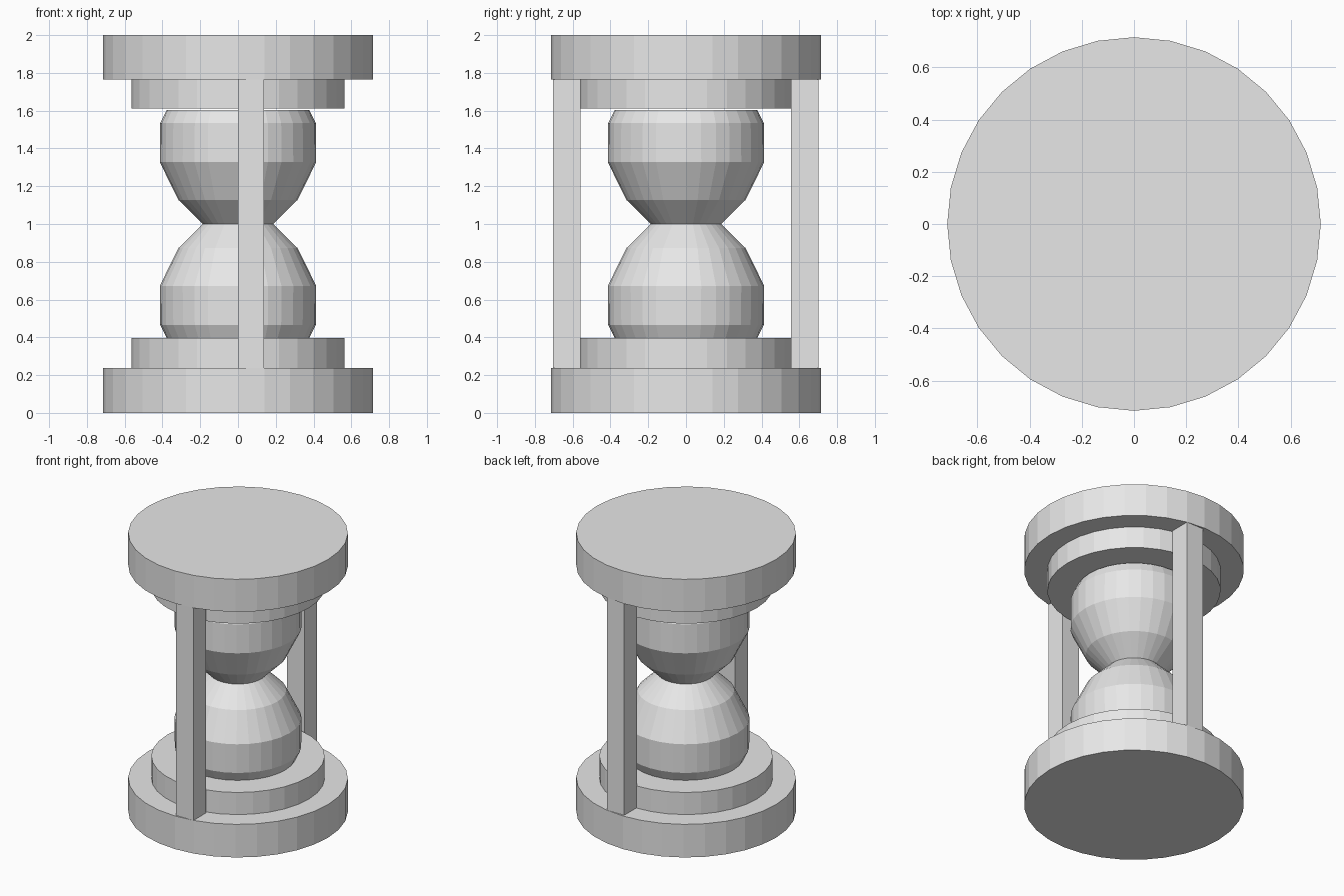
import bpy
import bmesh
from math import cos, sin, tau

cube = bpy.data.objects.get("Cube")
if cube:
    bpy.data.objects.remove(cube, do_unlink=True)

SIDES = 32

grey = bpy.data.materials.new("plain grey")
grey.use_nodes = True
grey.diffuse_color = (0.8, 0.8, 0.8, 1)
grey.node_tree.nodes["Principled BSDF"].inputs["Base Color"].default_value = (0.8, 0.8, 0.8, 1)


def add_object(name, bm):
    bmesh.ops.recalc_face_normals(bm, faces=bm.faces)
    mesh = bpy.data.meshes.new(name)
    bm.to_mesh(mesh)
    bm.free()
    mesh.materials.append(grey)
    obj = bpy.data.objects.new(name, mesh)
    bpy.context.collection.objects.link(obj)
    return obj


def lathe(name, profile):
    """Closed, flat-faced turned part from (radius, height) points."""
    bm = bmesh.new()
    rings = [[bm.verts.new((r * cos(tau * i / SIDES), r * sin(tau * i / SIDES), z))
              for i in range(SIDES)] for r, z in profile]
    for low, high in zip(rings, rings[1:]):
        for i in range(SIDES):
            j = (i + 1) % SIDES
            bm.faces.new((low[i], low[j], high[j], high[i]))
    bm.faces.new(rings[0][::-1])
    bm.faces.new(rings[-1])
    return add_object(name, bm)


def box(name, low, high):
    bm = bmesh.new()
    bmesh.ops.create_cube(bm, size=1)
    for v in bm.verts:
        v.co = [(a + b) / 2 + c * (b - a) for a, b, c in zip(low, high, v.co)]
    return add_object(name, bm)


# End plates and the smaller collars that hold the glass
lathe("bottom_plate", [(0.716, 0), (0.716, 0.238)])
lathe("bottom_collar", [(0.565, 0.238), (0.565, 0.397)])
lathe("top_collar", [(0.565, 1.611), (0.565, 1.766)])
lathe("top_plate", [(0.716, 1.766), (0.716, 2)])

# Glass: one bulb profile, mirrored about the neck
bulb = [(0.378, 0.397), (0.412, 0.466), (0.414, 0.673), (0.315, 0.873)]
neck = [(0.186, 1.0)]
lathe("glass_bulbs", bulb + neck + [(r, 2 - z) for r, z in reversed(bulb)])

# Upright posts, front and back
box("front_post", (0, -0.704, 0.238), (0.138, -0.558, 1.766))
box("back_post", (0, 0.556, 0.238), (0.138, 0.702, 1.766))
